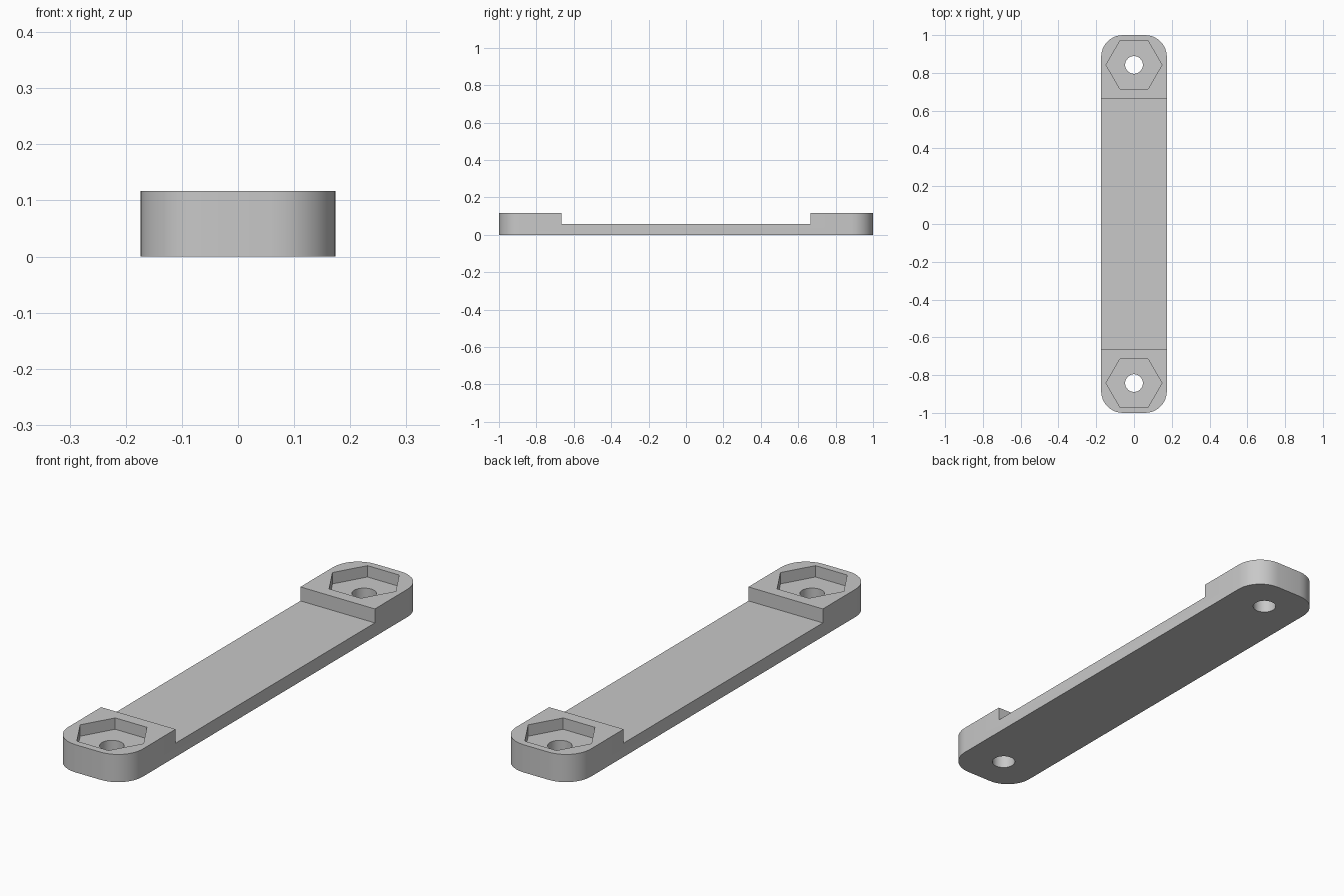
import bpy
import bmesh
from math import cos, sin, pi, radians
from mathutils import Vector

if "Cube" in bpy.data.objects:
    bpy.data.objects.remove(bpy.data.objects["Cube"], do_unlink=True)

HALF_W, HALF_L = 0.174, 1.0
HEIGHT, STRAP_H = 0.117, 0.058
CORNER_R, CORNER_STEPS = 0.115, 8
PAD_Y, BOLT_Y = 0.665, 0.842
HEX_R, HEX_FLOOR, HOLE_R = 0.148, 0.069, 0.047

grey = bpy.data.materials.new("plain grey")
grey.use_nodes = True
colour = (0.58, 0.58, 0.58, 1)
grey.diffuse_color = colour
grey.node_tree.nodes["Principled BSDF"].inputs["Base Color"].default_value = colour


def prism(name, outline, z0, z1):
    """Extrude a counter-clockwise outline upward from z0 to z1."""
    bm = bmesh.new()
    base = bm.faces.new([bm.verts.new((x, y, z0)) for x, y in outline])
    top = bmesh.ops.extrude_face_region(bm, geom=[base])["geom"]
    verts = [v for v in top if isinstance(v, bmesh.types.BMVert)]
    bmesh.ops.translate(bm, verts=verts, vec=Vector((0, 0, z1 - z0)))
    bmesh.ops.recalc_face_normals(bm, faces=bm.faces)
    mesh = bpy.data.meshes.new(name)
    bm.to_mesh(mesh)
    bm.free()
    obj = bpy.data.objects.new(name, mesh)
    bpy.context.collection.objects.link(obj)
    return obj


def polygon(radius, sides, cy):
    return [(radius * cos(2 * pi * i / sides), cy + radius * sin(2 * pi * i / sides))
            for i in range(sides)]


def rounded_outline():
    points = []
    for k, (sx, sy) in enumerate([(1, 1), (-1, 1), (-1, -1), (1, -1)]):
        for i in range(CORNER_STEPS + 1):
            a = (k + i / CORNER_STEPS) * pi / 2
            points.append((sx * (HALF_W - CORNER_R) + CORNER_R * cos(a),
                           sy * (HALF_L - CORNER_R) + CORNER_R * sin(a)))
    return points


# Bar with rounded ends
bar = prism("mounting_bar", rounded_outline(), 0, HEIGHT)
bar.data.materials.append(grey)

# Cutters: lowered middle strap, hexagonal nut pockets, bolt holes
strap = [(-0.3, -PAD_Y), (0.3, -PAD_Y), (0.3, PAD_Y), (-0.3, PAD_Y)]
cutters = [prism("strap_cutter", strap, STRAP_H, 0.3)]
for side in (-1, 1):
    cy = side * BOLT_Y
    cutters.append(prism("nut_pocket_cutter", polygon(HEX_R, 6, cy), HEX_FLOOR, 0.3))
    cutters.append(prism("bolt_hole_cutter", polygon(HOLE_R, 32, cy), -0.1, 0.3))

for cutter in cutters:
    cutter.hide_render = True
    mod = bar.modifiers.new(cutter.name, 'BOOLEAN')
    mod.operation = 'DIFFERENCE'
    mod.solver = 'EXACT'
    mod.object = cutter

# Bake the cuts, then drop the cutters
graph = bpy.context.evaluated_depsgraph_get()
cut_mesh = bpy.data.meshes.new_from_object(bar.evaluated_get(graph))
bar.modifiers.clear()
bar.data = cut_mesh
for cutter in cutters:
    bpy.data.objects.remove(cutter, do_unlink=True)

# Smooth rounded corners and holes, sharp elsewhere
bpy.ops.object.select_all(action='DESELECT')
bar.select_set(True)
bpy.context.view_layer.objects.active = bar
bpy.ops.object.shade_smooth_by_angle(angle=radians(30))
